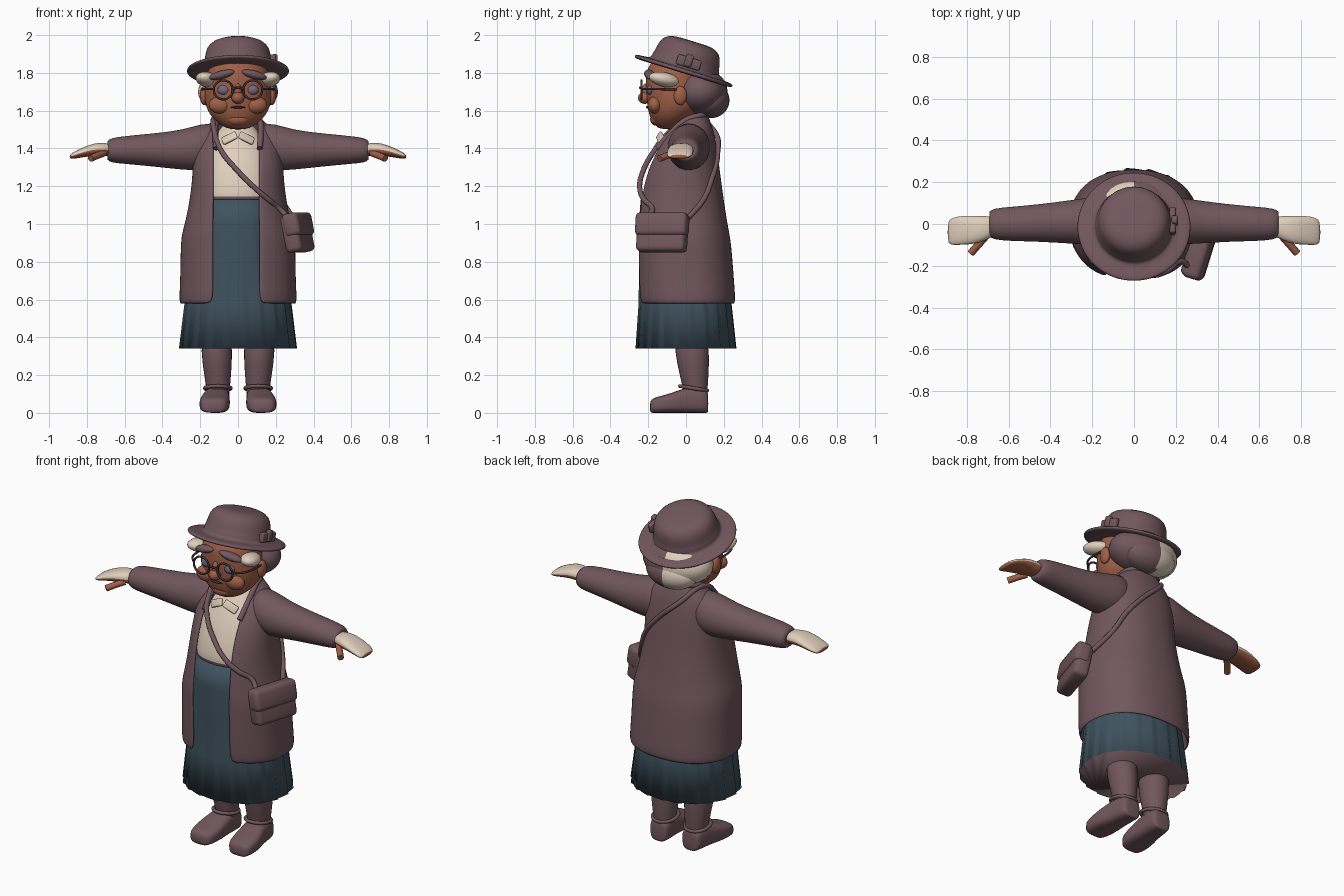
import bpy, bmesh, math
from mathutils import Matrix, Vector, Euler

cube = bpy.data.objects.get("Cube")
if cube:
    bpy.data.objects.remove(cube)


def material(name, rgb):
    m = bpy.data.materials.new(name)
    m.use_nodes = True
    m.diffuse_color = (*rgb, 1)
    bsdf = m.node_tree.nodes["Principled BSDF"]
    bsdf.inputs["Base Color"].default_value = (*rgb, 1)
    bsdf.inputs["Roughness"].default_value = 0.8
    return m


MAUVE = material("mauve wool", (0.165, 0.095, 0.112))
TEAL = material("dark teal cloth", (0.05, 0.085, 0.112))
CREAM = material("cream", (0.74, 0.62, 0.5))
SKIN = material("warm skin", (0.35, 0.115, 0.062))
LENS = material("grey blue eye", (0.16, 0.14, 0.22))
FRAME = material("dark frame", (0.05, 0.03, 0.035))


def finish(name, bm, mats, rule=None, subsurf=0):
    """Turn a bmesh into a smooth object, painting faces by an optional rule."""
    bm.normal_update()
    mesh = bpy.data.meshes.new(name)
    for f in bm.faces:
        f.smooth = True
        if rule:
            f.material_index = rule(f.calc_center_median(), f.normal)
    bm.to_mesh(mesh)
    bm.free()
    for m in mats:
        mesh.materials.append(m)
    obj = bpy.data.objects.new(name, mesh)
    bpy.context.collection.objects.link(obj)
    if subsurf:
        mod = obj.modifiers.new("smooth", "SUBSURF")
        mod.levels = mod.render_levels = subsurf
    return obj


def spow(v, p):
    return math.copysign(abs(v) ** p, v)


def loft(name, rings, mats, axis="z", n=24, p=1.0, gap=None, ripple=None,
         rule=None, subsurf=1):
    """Skin rings (t, centre u, centre v, radius u, radius v) along an axis."""
    bm = bmesh.new()
    rows = []
    for t, cu, cv, ru, rv in rings:
        a0, a1 = 0, 2 * math.pi
        if gap:
            a0 = math.asin(min(gap[1] / ru, 0.85) ** (1 / p))
            a1 -= math.asin(min(gap[0] / ru, 0.85) ** (1 / p))
        row = []
        for i in range(n + (1 if gap else 0)):
            a = a0 + (a1 - a0) * i / n
            k = 1 + (ripple(i, t) if ripple else 0)
            u = cu + ru * k * spow(math.sin(a), p)
            v = cv - rv * k * spow(math.cos(a), p)
            co = {"z": (u, v, t), "x": (t, u, v), "y": (v, t, u)}[axis]
            row.append(bm.verts.new(co))
        rows.append(row)
    for a, b in zip(rows, rows[1:]):
        for i in range(n):
            j = (i + 1) % len(a)
            bm.faces.new((a[i], a[j], b[j], b[i]))
    if not gap:
        bm.faces.new(rows[0][::-1])
        bm.faces.new(rows[-1])
        bmesh.ops.recalc_face_normals(bm, faces=bm.faces)
    return finish(name, bm, mats, rule, subsurf)


def body(rings):
    """Convert (z, half width, front y, back y) into loft rings."""
    return [(z, 0, (f + b) / 2, w, (b - f) / 2) for z, w, f, b in rings]


def ball(name, loc, size, mats, rule=None, rot=(0, 0, 0)):
    bm = bmesh.new()
    mx = Matrix.LocRotScale(Vector(loc), Euler(rot), Vector(size))
    bmesh.ops.create_uvsphere(bm, u_segments=28, v_segments=18, radius=1, matrix=mx)
    return finish(name, bm, mats, rule)


def box(name, loc, size, rot, mat, bevel=0.015):
    bm = bmesh.new()
    bmesh.ops.create_cube(bm, size=1, matrix=Matrix.Diagonal((*size, 1)))
    obj = finish(name, bm, [mat])
    obj.location, obj.rotation_euler = loc, rot
    mod = obj.modifiers.new("round", "BEVEL")
    mod.width, mod.segments = bevel, 3
    return obj


def tube(name, points, radius, mat, cyclic=False):
    cu = bpy.data.curves.new(name, "CURVE")
    cu.dimensions = "3D"
    cu.bevel_depth, cu.bevel_resolution, cu.use_fill_caps = radius, 3, True
    sp = cu.splines.new("BEZIER")
    sp.bezier_points.add(len(points) - 1)
    for bp, co in zip(sp.bezier_points, points):
        bp.co = co
        bp.handle_left_type = bp.handle_right_type = "AUTO"
    sp.use_cyclic_u = cyclic
    cu.materials.append(mat)
    obj = bpy.data.objects.new(name, cu)
    bpy.context.collection.objects.link(obj)
    return obj


# Coat: open at the front, with cloth thickness
P = 0.88
COAT = body([(.575, .315, -.26, .265), (.7, .306, -.265, .255), (.9, .305, -.27, .24),
             (.96, .295, -.27, .228), (1.05, .27, -.265, .212), (1.2, .245, -.25, .19),
             (1.32, .24, -.21, .175), (1.42, .23, -.155, .16), (1.5, .19, -.1, .145),
             (1.55, .13, -.05, .125), (1.585, .1, -.03, .115)])
coat = loft("coat", COAT, [MAUVE], n=32, p=P, gap=(.135, .115), subsurf=0)
thick = coat.modifiers.new("cloth", "SOLIDIFY")
thick.thickness, thick.offset = 0.022, -1
mod = coat.modifiers.new("smooth", "SUBSURF")
mod.levels = mod.render_levels = 2

# Shirt with mauve waistband, and pleated skirt
loft("shirt", body([(1.08, .2, -.23, .15), (1.15, .2, -.23, .15), (1.2, .2, -.225, .15),
                    (1.32, .19, -.19, .14), (1.42, .16, -.135, .12), (1.5, .1, -.08, .1),
                    (1.54, .07, -.05, .09)]), [CREAM, MAUVE], p=P,
     rule=lambda c, n: int(c.z < 1.16))
loft("skirt", body([(1.13, .2, -.24, .15), (1.0, .22, -.25, .17), (.8, .25, -.248, .2),
                    (.58, .282, -.25, .24), (.34, .31, -.265, .265)]),
     [TEAL, MAUVE], n=120, p=.95, subsurf=0,
     ripple=lambda i, z: (((i + 3) % 6) / 6 - .5) * .06 * max(0, 1.05 - z),
     rule=lambda c, n: int(n.z < -.7))

# Head and face
loft("neck", [(1.44, 0, .02, .085, .075), (1.62, 0, 0, .085, .08)], [SKIN])
loft("head", body([(1.5, .045, -.14, -.02), (1.525, .095, -.168, 0), (1.57, .145, -.195, .05),
                   (1.62, .172, -.205, .1), (1.68, .18, -.212, .1), (1.76, .172, -.215, .1),
                   (1.82, .16, -.21, .1), (1.88, .12, -.17, .08)]), [SKIN], subsurf=2)
ball("nose", (0, -.218, 1.668), (.034, .036, .032), [SKIN])
ball("nose_bridge", (0, -.21, 1.7), (.02, .025, .045), [SKIN])
ball("chin", (0, -.155, 1.555), (.06, .035, .035), [SKIN])
ball("mouth", (0, -.205, 1.618), (.04, .008, .006), [FRAME])

# Swept back hair, pale on its right half
half_pale = lambda c, n: int(c.x < -.01)
ball("hair_back", (0, .075, 1.70), (.212, .145, .125), [MAUVE, CREAM], half_pale)
ball("hair_roll", (0, .13, 1.655), (.16, .1, .095), [MAUVE, CREAM], half_pale)

# Hat, tilted up at the front
TILT = -0.297
hat = loft("hat", [(h, 0, 0, r, r) for h, r in [
    (-.008, .16), (-.014, .25), (-.006, .272), (.006, .272), (.012, .255), (.014, .2),
    (.022, .186), (.05, .184), (.056, .178), (.1, .172), (.138, .158), (.163, .118),
    (.165, .06)]], [MAUVE], n=40)
hat.location, hat.rotation_euler = (0, -.013, 1.81), (TILT, 0, 0)
box("hat_ribbon_bow", (.185, .015, 1.855), (.03, .13, .055), (TILT, 0, 0), MAUVE, .01)
box("hat_ribbon_knot", (.195, .015, 1.865), (.03, .04, .065), (TILT, 0, 0), MAUVE, .01)

for s, side in ((1, "left"), (-1, "right")):
    # Temple curls, brows, eyes and round glasses
    ball(side + "_curl", (s * .165, -.115, 1.765), (.055, .085, .038), [CREAM],
         rot=(-.2, 0, s * .35))
    ball(side + "_fringe", (s * .085, -.19, 1.79), (.07, .03, .022), [MAUVE],
         rot=(0, s * .25, s * .2))
    ball(side + "_ear", (s * .18, -.03, 1.68), (.022, .035, .05), [SKIN])
    ball(side + "_cheek", (s * .095, -.165, 1.63), (.06, .038, .045), [SKIN])
    ball(side + "_eye", (s * .075, -.19, 1.71), (.034, .018, .026), [LENS])
    ring = [(s * .078 + .05 * math.cos(a), -.235, 1.71 + .05 * math.sin(a))
            for a in (i * math.pi / 4 for i in range(8))]
    tube(side + "_glasses_rim", ring, .006, FRAME, True)
    tube(side + "_glasses_arm", [(s * .128, -.235, 1.715), (s * .175, -.18, 1.715),
                                 (s * .188, -.03, 1.71)], .006, FRAME)

    # Sleeve and flat hand, pale on the back of the hand
    loft(side + "_sleeve", [(s * x, y, z, ry, rz) for x, y, z, ry, rz in [
        (.08, .02, 1.42, .11, .125), (.2, .015, 1.405, .115, .125), (.3, .01, 1.392, .105, .105),
        (.45, .005, 1.392, .09, .088), (.6, 0, 1.392, .082, .074), (.67, 0, 1.39, .075, .066),
        (.695, 0, 1.39, .06, .05), (.69, 0, 1.39, .045, .035)]], [MAUVE], "x")
    loft(side + "_hand", [(s * x, y, z, ry, rz) for x, y, z, ry, rz in [
        (.66, -.01, 1.39, .045, .034), (.71, -.02, 1.395, .058, .035), (.76, -.028, 1.395, .068, .034),
        (.82, -.03, 1.38, .07, .026), (.87, -.035, 1.363, .066, .019), (.892, -.04, 1.356, .055, .01)]],
        [SKIN, CREAM], "x", p=.85, rule=lambda c, n: int(n.z > .12))
    tube(side + "_thumb", [(s * .71, -.06, 1.375), (s * .75, -.105, 1.36),
                           (s * .78, -.14, 1.347)], .018, SKIN)

    # Stocking and shoe
    loft(side + "_leg", [(z, s * x, y, rx, ry) for z, x, y, rx, ry in [
        (.06, .105, .05, .06, .06), (.13, .105, .05, .062, .065), (.25, .11, .038, .078, .085),
        (.42, .115, .025, .09, .1)]], [MAUVE])
    loft(side + "_shoe", [(y, h / 2, s * x, h / 2, w) for y, x, h, w in [
        (-.192, .13, .06, .05), (-.175, .128, .08, .07), (-.12, .125, .092, .082),
        (-.05, .12, .115, .078), (.0, .114, .135, .068), (.08, .108, .14, .066),
        (.112, .106, .12, .055), (.118, .106, .1, .045)]], [MAUVE], "y", p=.65)
    band = [(s * .107 + .068 * math.cos(a), .04 + .072 * math.sin(a), .13 - .012 * math.sin(a))
            for a in (i * math.pi / 4 for i in range(8))]
    tube(side + "_shoe_cuff", band, .01, MAUVE, True)

    # Shirt collar point and coat collar fold
    box(side + "_shirt_collar", (s * .045, -.135, 1.455), (.085, .018, .045),
        (-.5, s * .45, s * .2), CREAM, .007)
    tube(side + "_coat_collar", [(0, .118, 1.575), (s * .09, .08, 1.575), (s * .115, .0, 1.55),
                                 (s * .12, -.09, 1.47), (s * .115, -.15, 1.4)], .016, MAUVE)
tube("glasses_bridge", [(-.03, -.235, 1.715), (0, -.243, 1.722), (.03, -.235, 1.715)], .006, FRAME)


def on_coat(x, z, side):
    """Point just outside the coat; side is -1 for front and 1 for back."""
    for a, b in zip(COAT, COAT[1:]):
        if a[0] <= z <= b[0]:
            k = (z - a[0]) / (b[0] - a[0])
            _, _, cv, ru, rv = [q + (r - q) * k for q, r in zip(a, b)]
            sn = min(abs(x) / ru, 1) ** (1 / P)
            return (x, cv + side * (rv * (1 - sn * sn) ** (P / 2) + .004), z)


# Shoulder bag worn across the body
front = [(.22, 1.08), (.16, 1.13), (.09, 1.19), (0, 1.28), (-.09, 1.39), (-.12, 1.47)]
back = [(-.07, 1.5), (.08, 1.36), (.17, 1.25), (.23, 1.13)]
tube("bag_strap", [(.27, -.21, 1.03)] + [on_coat(x, z, -1) for x, z in front]
     + [(-.125, .03, 1.56)] + [on_coat(x, z, 1) for x, z in back] + [(.3, .0, 1.02)],
     .014, MAUVE)
turn = Euler((0, -.2, -.3))
spin = turn.to_matrix()
centre = Vector((.315, -.125, .95))
box("bag", centre, (.09, .27, .2), turn, MAUVE, .025)
box("bag_flap", centre + spin @ Vector((.012, 0, .045)), (.09, .285, .125), turn, MAUVE, .025)
